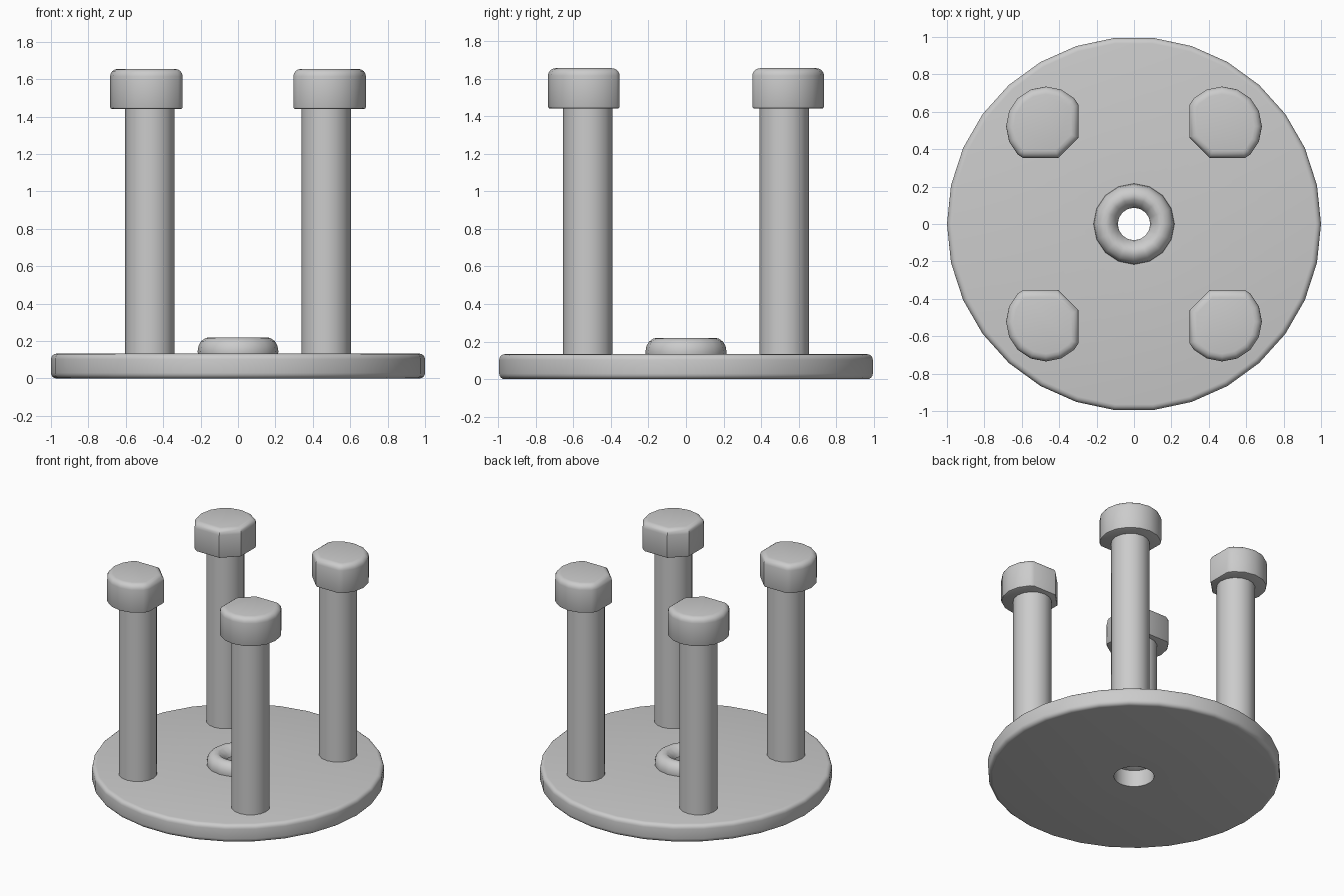
import bpy
import bmesh
import math
from mathutils import Vector

cube = bpy.data.objects.get("Cube")
if cube:
    bpy.data.objects.remove(cube, do_unlink=True)

grey = bpy.data.materials.new("light grey")
grey.use_nodes = True
COLOUR = (0.6, 0.6, 0.6, 1)
grey.diffuse_color = COLOUR
grey.node_tree.nodes["Principled BSDF"].inputs["Base Color"].default_value = COLOUR


def finish(bm, name):
    """Turn a bmesh into a grey object with smooth sides and sharp edges."""
    bmesh.ops.recalc_face_normals(bm, faces=bm.faces)
    mesh = bpy.data.meshes.new(name)
    bm.to_mesh(mesh)
    bm.free()
    mesh.materials.append(grey)
    obj = bpy.data.objects.new(name, mesh)
    bpy.context.collection.objects.link(obj)
    bpy.ops.object.select_all(action='DESELECT')
    bpy.context.view_layer.objects.active = obj
    obj.select_set(True)
    bpy.ops.object.shade_smooth_by_angle(angle=math.radians(35))
    return obj


def lathe(name, profile, sides):
    """Revolve a closed (radius, height) profile about z."""
    bm = bmesh.new()
    rings = []
    for i in range(sides):
        a = math.tau * i / sides
        rings.append([bm.verts.new((r * math.cos(a), r * math.sin(a), z))
                      for r, z in profile])
    n = len(profile)
    for i in range(sides):
        p, q = rings[i], rings[(i + 1) % sides]
        for j in range(n):
            k = (j + 1) % n
            bm.faces.new((p[j], q[j], q[k], p[k]))
    return finish(bm, name)


def prism(radius, z0, z1, sides, centre):
    bm = bmesh.new()
    bmesh.ops.create_cone(bm, cap_ends=True, segments=sides, radius1=radius,
                          radius2=radius, depth=z1 - z0)
    # Put a corner of the prism on the x axis before placing it
    first = max(bm.verts, key=lambda v: v.co.x)
    turn = -math.atan2(first.co.y, first.co.x)
    for v in bm.verts:
        x, y = v.co.x, v.co.y
        v.co.x = x * math.cos(turn) - y * math.sin(turn) + centre[0]
        v.co.y = x * math.sin(turn) + y * math.cos(turn) + centre[1]
        v.co.z += (z0 + z1) / 2
    return bm


def rim_bevel(bm, z, size, segments):
    """Round off the rim of the cap at height z."""
    rim = [e for e in bm.edges
           if all(abs(v.co.z - z) < 1e-4 for v in e.verts)]
    bmesh.ops.bevel(bm, geom=rim, offset=size, segments=segments,
                    profile=0.5, affect='EDGES', clamp_overlap=True)


# Round base plate with a bored centre
BASE_TOP, ROUND, BORE = 0.133, 0.03, 0.137
corner = [(ROUND * math.sin(t), ROUND * math.cos(t))
          for t in (math.radians(22.5 * i) for i in range(5))]
upper = [(1 - ROUND + dx, BASE_TOP - ROUND + dz) for dx, dz in corner]
lower = [(r, BASE_TOP - z) for r, z in reversed(upper)]
lathe("base_plate", [(BORE, 0), (BORE, BASE_TOP)] + upper + lower, 30)

# Collar around the bore, with a flared mouth
lathe("centre_collar", [(BORE, 0.125), (0.087, 0.15), (0.093, 0.175),
                        (0.13, 0.215), (0.15, 0.22), (0.172, 0.217),
                        (0.197, 0.2), (0.211, 0.175), (0.216, 0.145),
                        (0.213, 0.125)], 16)

# Four posts with heads flattened on the sides facing the centre
for name, sx, sy in (("front_left", 1, -1), ("front_right", -1, -1),
                     ("back_left", 1, 1), ("back_right", -1, 1)):
    centre = Vector((0.471 * sx, 0.522 * sy, 0))
    finish(prism(0.132, 0.12, 1.46, 16, centre), name + "_post")

    head = prism(0.213, 1.44, 1.655, 16, centre)
    for direction, reach in (((-sx, 0, 0), 0.175), ((0, -sy, 0), 0.169),
                             ((-sx, -sy, 0), 0.167)):
        normal = Vector(direction).normalized()
        cut = bmesh.ops.bisect_plane(
            head, geom=head.verts[:] + head.edges[:] + head.faces[:],
            plane_co=centre + normal * reach, plane_no=normal, clear_outer=True)
        edges = [g for g in cut["geom_cut"] if isinstance(g, bmesh.types.BMEdge)]
        bmesh.ops.contextual_create(head, geom=edges)
    bmesh.ops.remove_doubles(head, verts=head.verts, dist=0.004)
    rim_bevel(head, 1.655, 0.04, 4)
    rim_bevel(head, 1.44, 0.012, 2)
    finish(head, name + "_head")
